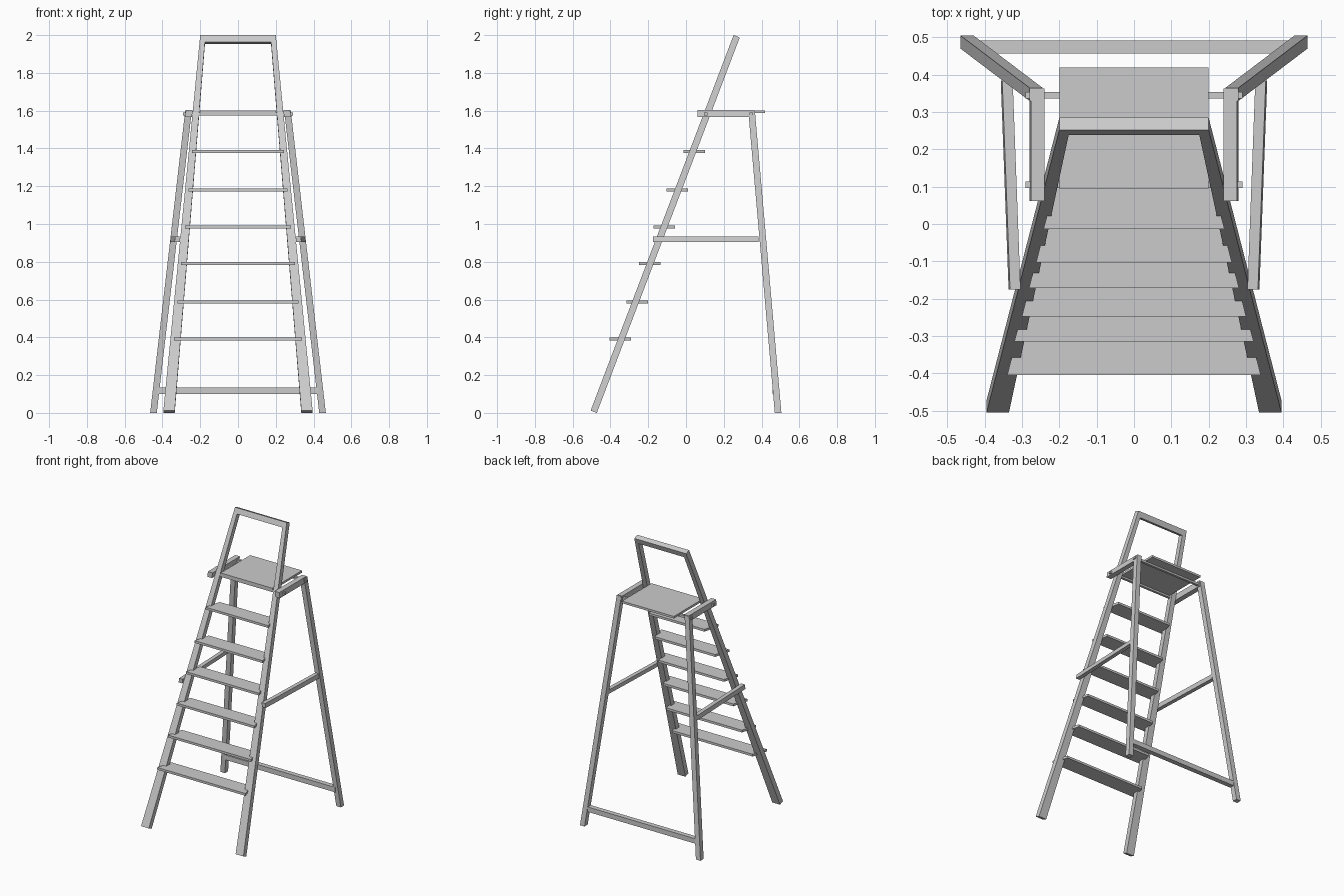
import bpy
import bmesh
from mathutils import Vector

cube = bpy.data.objects.get("Cube")
if cube:
    bpy.data.objects.remove(cube, do_unlink=True)

grey = bpy.data.materials.new("light grey")
grey.use_nodes = True
colour = (0.6, 0.6, 0.6, 1)
grey.diffuse_color = colour
grey.node_tree.nodes["Principled BSDF"].inputs["Base Color"].default_value = colour


def extrude(name, outline, offset):
    """Sweep a flat outline along an offset vector into a solid."""
    bm = bmesh.new()
    face = bm.faces.new([bm.verts.new(p) for p in outline])
    swept = bmesh.ops.extrude_face_region(bm, geom=[face], use_keep_orig=True)
    moved = [v for v in swept["geom"] if isinstance(v, bmesh.types.BMVert)]
    bmesh.ops.translate(bm, verts=moved, vec=offset)
    bmesh.ops.recalc_face_normals(bm, faces=bm.faces)
    mesh = bpy.data.meshes.new(name)
    bm.to_mesh(mesh)
    bm.free()
    mesh.materials.append(grey)
    obj = bpy.data.objects.new(name, mesh)
    bpy.context.collection.objects.link(obj)
    return obj


def beam(name, start, end, across, up):
    """Bar between two points, with end sections spanned by across and up."""
    s, a, u = Vector(start), Vector(across) / 2, Vector(up) / 2
    return extrude(name, [s - a - u, s + a - u, s + a + u, s - a + u], Vector(end) - s)


# Leaning front frame: tapered rails joined by a top bar
foot, head = Vector((0, -0.505, 0.012)), Vector((0, 0.252, 2.0))
slope = head - foot
half = [(0.395, 0), (0.2, 1), (-0.2, 1), (-0.395, 0),
        (-0.335, 0), (-0.175, 0.982), (0.175, 0.982), (0.335, 0)]
thick = Vector((0, slope.z, -slope.y)).normalized() * 0.035
extrude("front_frame", [foot + slope * t + Vector((x, 0, 0)) for x, t in half], thick)

# Treads, with ends cut to follow the rails
treads = [(0.39, -0.405), (0.587, -0.315), (0.79, -0.248),
          (0.985, -0.172), (1.18, -0.103), (1.385, -0.013)]
for i, (z, y) in enumerate(treads):
    w, depth = 0.378 - 0.098 * z, 0.114
    back = w - depth * 0.257
    extrude(f"tread_{i + 1}", [(-w, y, z - 0.008), (w, y, z - 0.008),
            (back, y + depth, z - 0.008), (-back, y + depth, z - 0.008)], (0, 0, 0.016))

# Standing platform and the two rods that carry it
beam("platform", (-0.2, 0.257, 1.594), (0.2, 0.257, 1.594), (0, 0.325, 0), (0, 0, 0.015))
for label, y in (("front", 0.105), ("back", 0.345)):
    beam(f"{label}_rod", (-0.29, y, 1.582), (0.29, y, 1.582), (0, 0.017, 0), (0, 0, 0.017))

# Mirrored side parts: back leg, platform arm and middle brace
for side, m in (("left", 1), ("right", -1)):
    beam(f"{side}_back_leg", (m * 0.4475, 0.4875, 0), (m * 0.262, 0.347, 1.6),
         (0.035, 0, 0), (0, 0.035, 0))
    beam(f"{side}_arm", (m * 0.26, 0.062, 1.585), (m * 0.26, 0.363, 1.585),
         (0.036, 0, 0), (-m * 0.005, 0, 0.038))
    beam(f"{side}_brace", (m * 0.32, -0.175, 0.92), (m * 0.341, 0.385, 0.92),
         (0.028, 0, 0), (-m * 0.004, 0, 0.03))

# Low stretcher between the back legs
beam("back_stretcher", (-0.43, 0.474, 0.118), (0.43, 0.474, 0.118), (0, 0.034, 0), (0, 0, 0.034))
